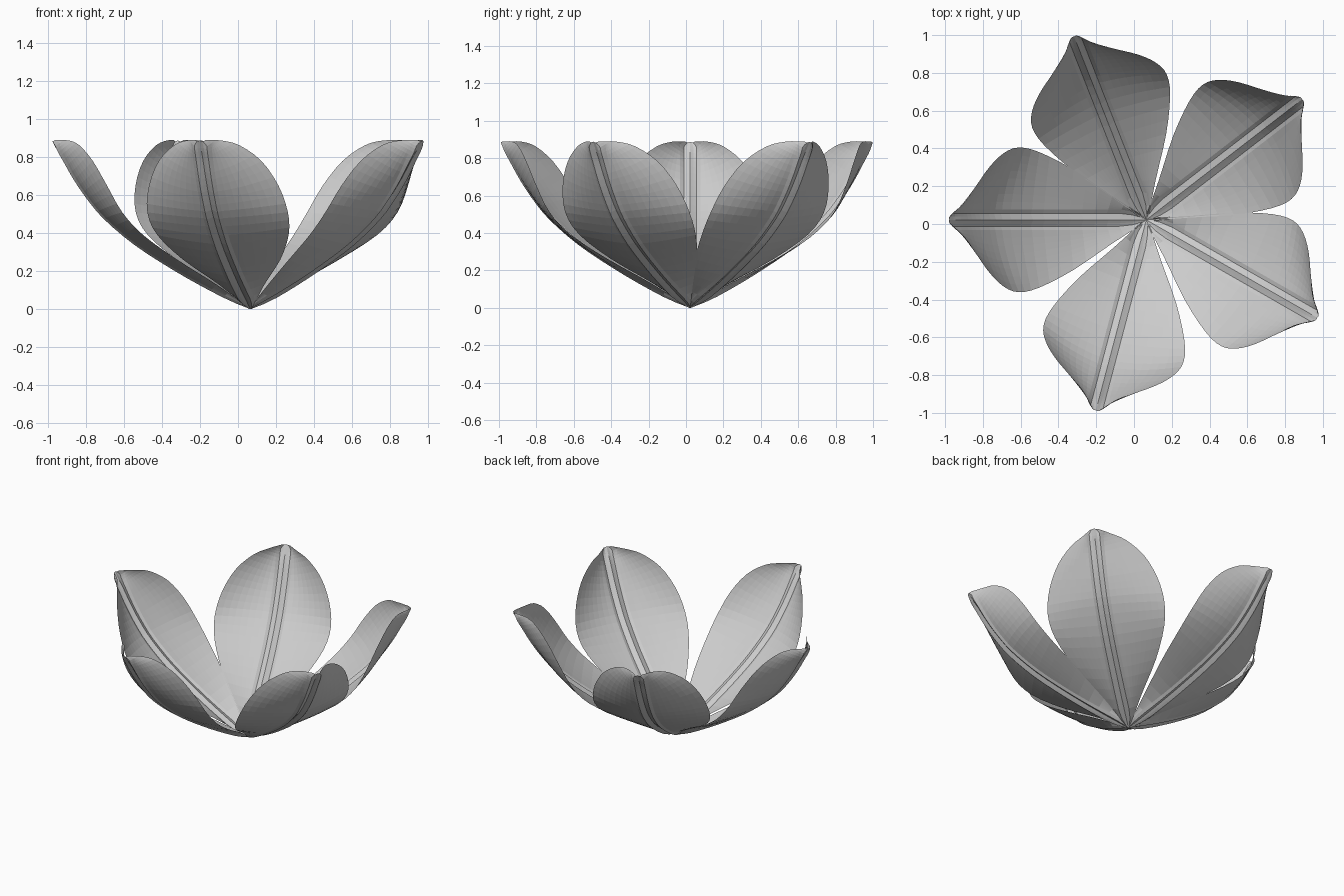
import bpy, math
from mathutils import Vector

if "Cube" in bpy.data.objects:
    bpy.data.objects.remove(bpy.data.objects["Cube"])

CENTRE = Vector((0.065, 0.022, 0))
ANGLES = [180, 111.5, 37.7, -29.8, 255.2]
# midline radius, midline z, half width, edge radius, edge z
ROWS = [
    (0.00, 0.00, 0.010, 0.00, 0.003),
    (0.20, 0.105, 0.125, 0.18, 0.13),
    (0.40, 0.22, 0.265, 0.385, 0.26),
    (0.60, 0.35, 0.358, 0.565, 0.39),
    (0.76, 0.485, 0.383, 0.675, 0.51),
    (0.85, 0.59, 0.353, 0.755, 0.65),
    (0.92, 0.69, 0.28, 0.83, 0.78),
    (0.98, 0.79, 0.18, 0.90, 0.862),
    (1.02, 0.85, 0.095, 0.957, 0.888),
    (1.043, 0.888, 0.026, 1.03, 0.89),
]
# central ridge between two grooves: width fraction of the rib, depth
RIB = [(0, 0.0), (0.5, 0.5), (1.0, 1.0), (1.6, 0.5)]
SUB, SIDE = 3, 8


def spline(rows, sub):
    """Catmull-Rom resampling of the row table."""
    rows = [Vector(r) for r in rows]
    out = []
    for i in range(len(rows) - 1):
        p1, p2 = rows[i], rows[i + 1]
        p0 = rows[i - 1] if i else 2 * p1 - p2
        p3 = rows[i + 2] if i + 2 < len(rows) else 2 * p2 - p1
        for k in range(sub):
            t = k / sub
            out.append(0.5 * (2 * p1 + (p2 - p0) * t + (2 * p0 - 5 * p1 + 4 * p2 - p3) * t * t
                              + (3 * p1 - p0 - 3 * p2 + p3) * t ** 3))
    return out + [rows[-1]]


def half_row(row):
    """Points from the midline to one edge, as (radius, side, z)."""
    mr, mz, w, er, ez = row
    rib = min(0.034, w * 0.55)
    depth = rib * 0.55
    stations = [(f * rib, d * depth) for f, d in RIB]
    start = RIB[-1][0] * rib
    stations += [(start + (w - start) * k / SIDE, 0.5 * depth * (1 - k / SIDE) ** 2)
                 for k in range(1, SIDE + 1)]
    pts = []
    for y, d in stations:
        c = (y / w) ** 1.8
        pts.append((mr + (er - mr) * c + d * 0.6, y, mz + (ez - mz) * c - d * 0.7))
    return pts


def make_petal(name, angle):
    verts, faces = [], []
    a = math.radians(angle)
    for row in spline(ROWS, SUB):
        half = half_row(row)
        full = [(r, -y, z) for r, y, z in reversed(half[1:])] + half
        for r, y, z in full:
            verts.append(CENTRE + Vector((r * math.cos(a) - y * math.sin(a),
                                          r * math.sin(a) + y * math.cos(a),
                                          min(max(z, 0), 0.891))))
    n = len(full)
    for i in range(len(verts) // n - 1):
        for j in range(n - 1):
            k = i * n + j
            faces.append((k, k + n, k + n + 1, k + 1))
    mesh = bpy.data.meshes.new(name)
    mesh.from_pydata(verts, [], faces)
    obj = bpy.data.objects.new(name, mesh)
    bpy.context.collection.objects.link(obj)


# Five cupped petals around the base point
for i, ang in enumerate(ANGLES):
    make_petal(f"petal_{i + 1}", ang)
